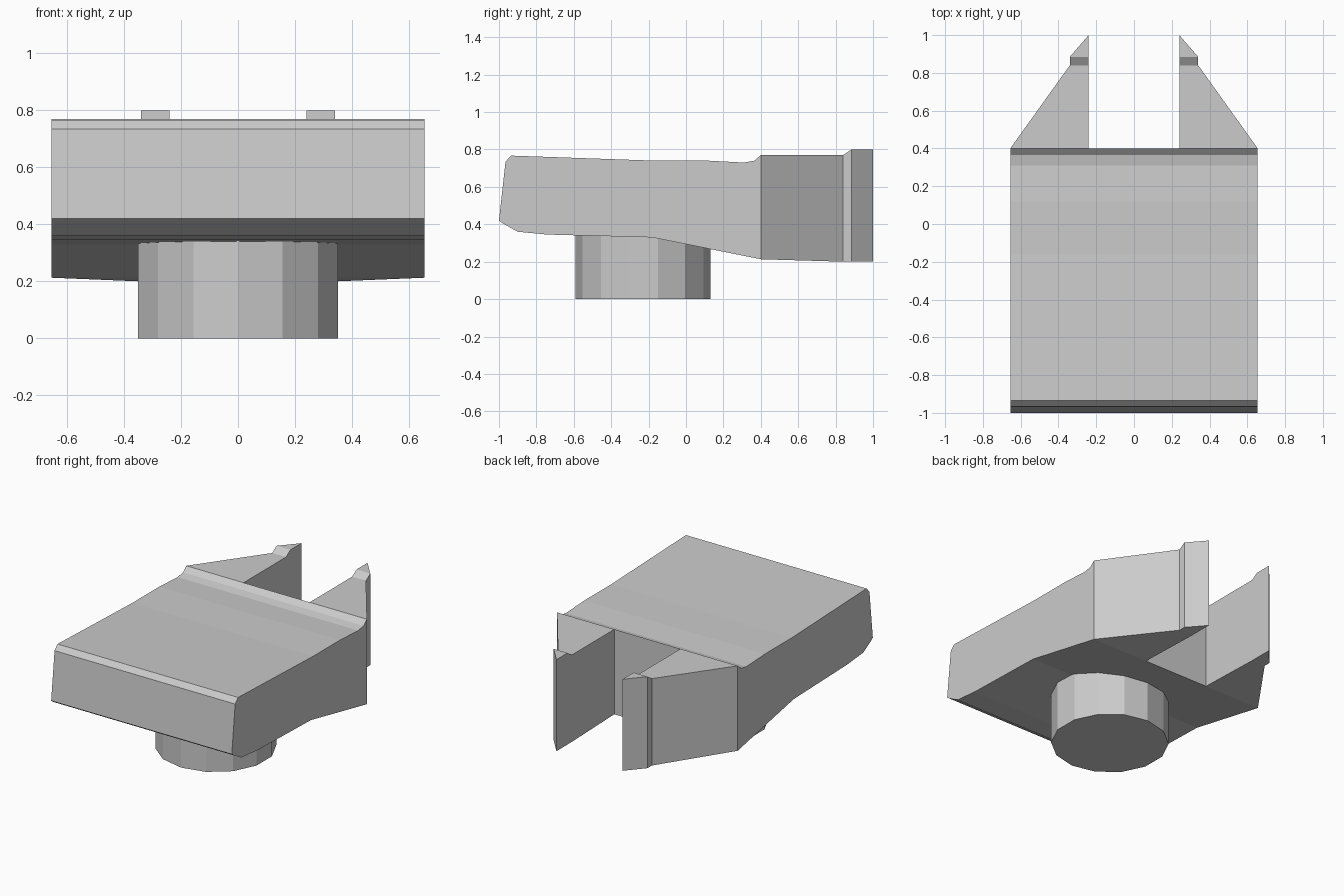
import bpy, bmesh
from mathutils import Matrix

if "Cube" in bpy.data.objects:
    bpy.data.objects.remove(bpy.data.objects["Cube"])


def make_object(name, bm):
    bmesh.ops.remove_doubles(bm, verts=bm.verts, dist=1e-5)
    bmesh.ops.recalc_face_normals(bm, faces=bm.faces)
    mesh = bpy.data.meshes.new(name)
    bm.to_mesh(mesh)
    bm.free()
    obj = bpy.data.objects.new(name, mesh)
    bpy.context.collection.objects.link(obj)
    return obj


# Body: side profile (y, z) extruded across the width
HALF_WIDTH = 0.655
profile = [(-1.0, 0.42), (-0.965, 0.735), (-0.935, 0.767), (-0.16, 0.74),
           (0.12, 0.74), (0.31, 0.73), (0.365, 0.74), (0.40, 0.77),
           (0.40, 0.213), (-0.18, 0.33), (-0.74, 0.345), (-0.90, 0.36),
           (-0.98, 0.405)]
bm = bmesh.new()
side = bm.faces.new([bm.verts.new((-HALF_WIDTH, y, z)) for y, z in profile])
ext = bmesh.ops.extrude_face_region(bm, geom=[side], use_keep_orig=True)
bmesh.ops.translate(bm, vec=(2 * HALF_WIDTH, 0, 0),
                    verts=[v for v in ext["geom"] if isinstance(v, bmesh.types.BMVert)])
make_object("body", bm)

# Rear prong: tapering box sections (y, outer x, bottom z, top z), mirrored
INNER = 0.24
sections = [(0.40, HALF_WIDTH, 0.213, 0.77), (0.84, 0.34, 0.20, 0.77),
            (0.885, 0.34, 0.20, 0.80), (1.0, INNER, 0.20, 0.80)]
bm = bmesh.new()
rings = [[bm.verts.new(p) for p in ((INNER, y, lo), (x, y, lo), (x, y, hi), (INNER, y, hi))]
         for y, x, lo, hi in sections]
for a, b in zip(rings, rings[1:]):
    for i in range(4):
        j = (i + 1) % 4
        bm.faces.new((a[i], a[j], b[j], b[i]))
prongs = make_object("rear_prongs", bm)
prongs.modifiers.new("mirror", 'MIRROR')

# Base: low 14-sided post, sunk slightly into the body
bm = bmesh.new()
bmesh.ops.create_cone(bm, cap_ends=True, segments=14, radius1=0.36, radius2=0.36,
                      depth=0.37, matrix=Matrix.Translation((0, -0.23, 0.185)))
make_object("base_post", bm)
